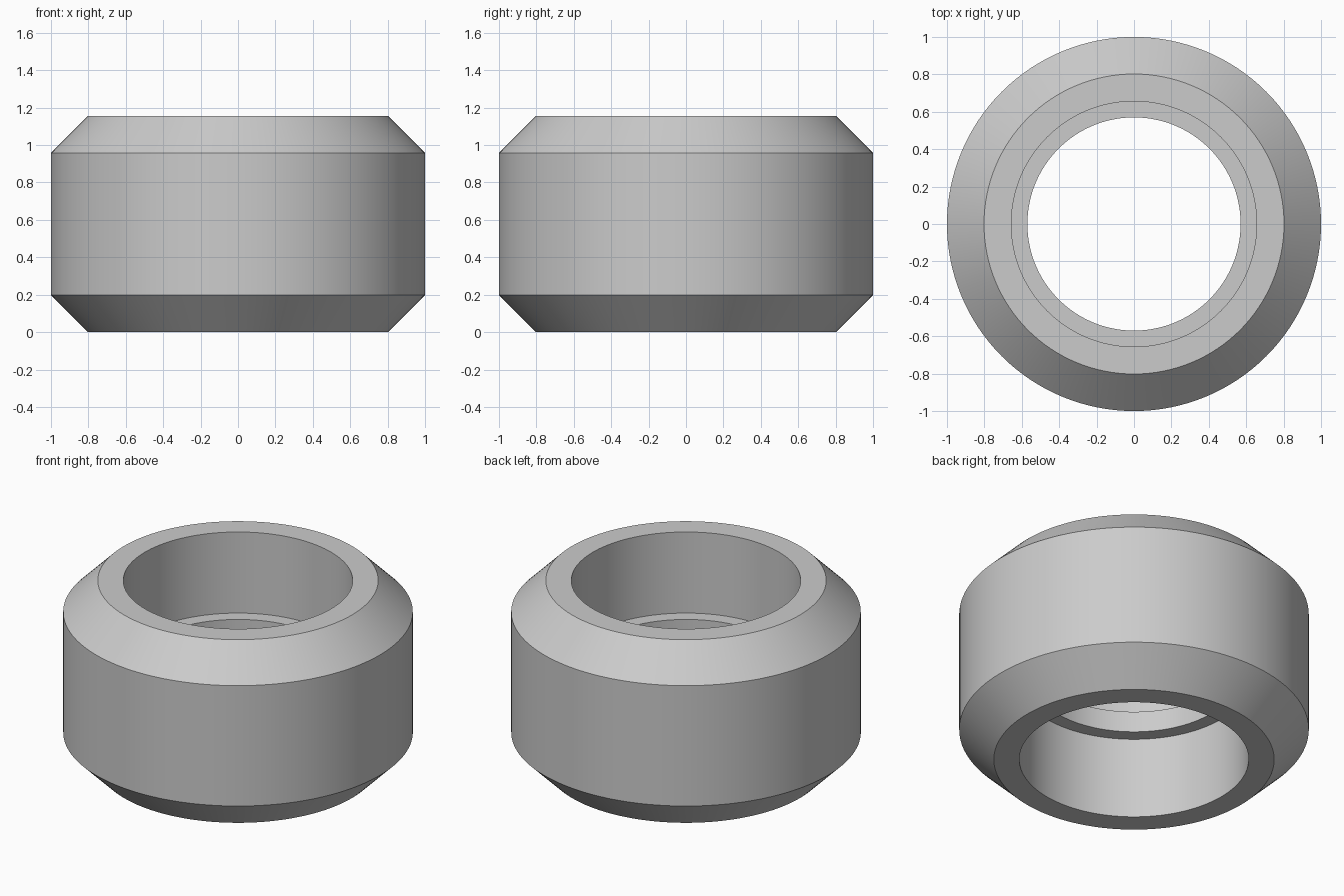
import bpy, bmesh
from math import radians, tau

cube = bpy.data.objects.get("Cube")
if cube:
    bpy.data.objects.remove(cube, do_unlink=True)

# Plain grey material
grey = bpy.data.materials.new("plain_grey")
grey.use_nodes = True
colour = (0.6, 0.6, 0.6, 1)
grey.diffuse_color = colour
grey.node_tree.nodes["Principled BSDF"].inputs["Base Color"].default_value = colour

# Dimensions
HEIGHT, RADIUS, CHAMFER = 1.156, 1.0, 0.198
BORE, LIP_BORE = 0.656, 0.57
LIP_HALF = 0.066
SEGMENTS = 128

# Half section from the outer wall inward, mirrored about mid height
mid = HEIGHT / 2
upper = [(RADIUS, mid - CHAMFER), (RADIUS - CHAMFER, mid),
         (BORE, mid), (BORE, LIP_HALF), (LIP_BORE, LIP_HALF)]
section = upper + [(r, -z) for r, z in reversed(upper)]

# Spin the section into a chamfered ring with an inner lip
bm = bmesh.new()
verts = [bm.verts.new((r, 0, z + mid)) for r, z in section]
edges = [bm.edges.new((verts[i - 1], verts[i])) for i in range(len(verts))]
bmesh.ops.spin(bm, geom=verts + edges, cent=(0, 0, 0), axis=(0, 0, 1),
               angle=tau, steps=SEGMENTS, use_merge=True)
bmesh.ops.remove_doubles(bm, verts=bm.verts, dist=0.0001)
bmesh.ops.recalc_face_normals(bm, faces=bm.faces)
mesh = bpy.data.meshes.new("chamfered_ring")
bm.to_mesh(mesh)
bm.free()
mesh.materials.append(grey)

ring = bpy.data.objects.new("chamfered_ring", mesh)
bpy.context.collection.objects.link(ring)
bpy.ops.object.select_all(action="DESELECT")
ring.select_set(True)
bpy.context.view_layer.objects.active = ring
bpy.ops.object.shade_smooth_by_angle(angle=radians(30))
